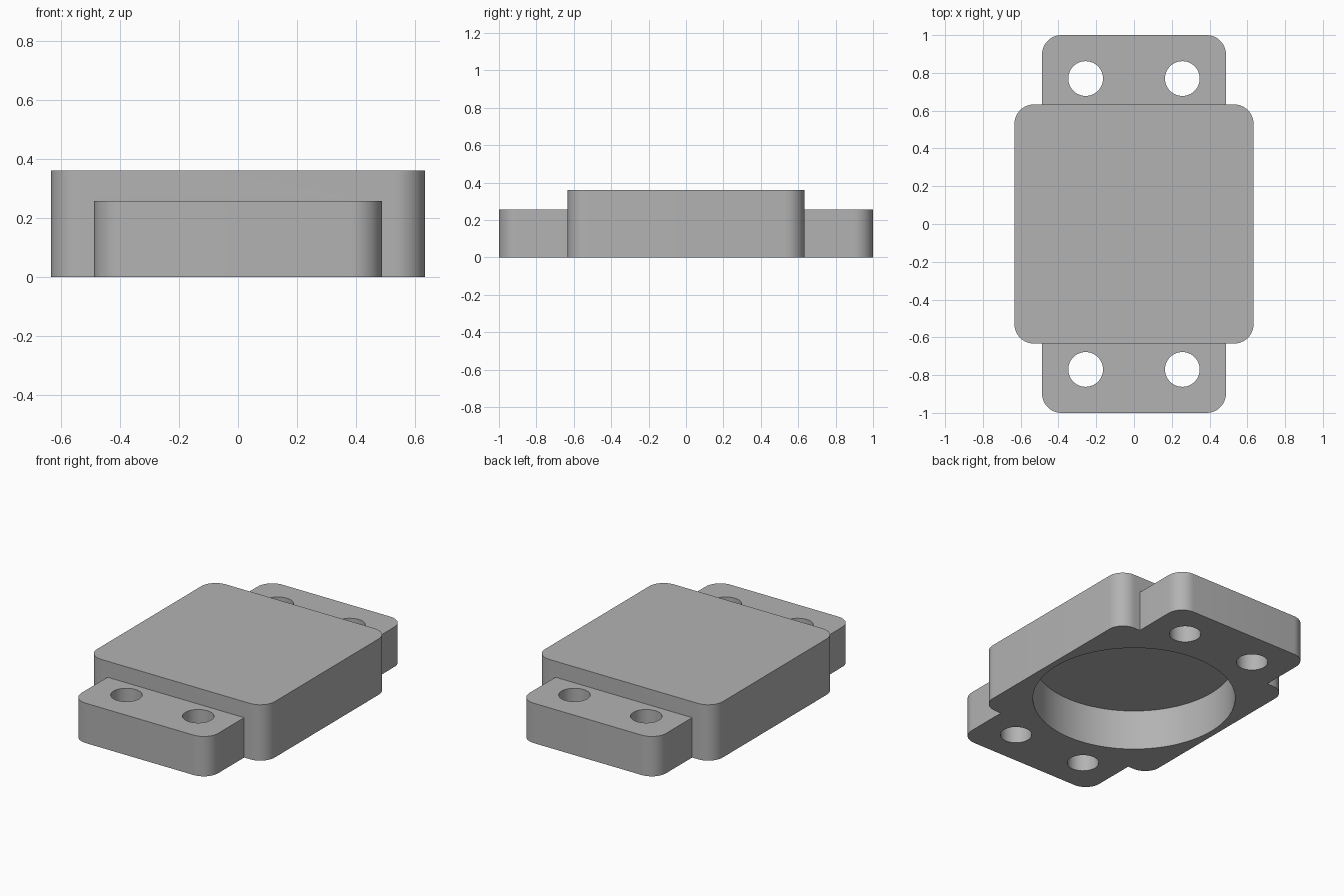
import bpy, bmesh, math

cube = bpy.data.objects.get("Cube")
if cube:
    bpy.data.objects.remove(cube, do_unlink=True)

grey = bpy.data.materials.new("plain grey")
grey.use_nodes = True
colour = (0.45, 0.45, 0.45, 1)
grey.diffuse_color = colour
grey.node_tree.nodes["Principled BSDF"].inputs["Base Color"].default_value = colour


def prism(name, outline, z0, z1):
    """Extrude a flat outline from z0 to z1."""
    bm = bmesh.new()
    face = bm.faces.new([bm.verts.new((x, y, z0)) for x, y in outline])
    top = bmesh.ops.extrude_face_region(bm, geom=[face])["geom"]
    verts = [v for v in top if isinstance(v, bmesh.types.BMVert)]
    bmesh.ops.translate(bm, verts=verts, vec=(0, 0, z1 - z0))
    bmesh.ops.recalc_face_normals(bm, faces=bm.faces)
    mesh = bpy.data.meshes.new(name)
    bm.to_mesh(mesh)
    bm.free()
    mesh.materials.append(grey)
    obj = bpy.data.objects.new(name, mesh)
    bpy.context.collection.objects.link(obj)
    return obj


def circle(cx, cy, r, n):
    return [(cx + r * math.cos(2 * math.pi * i / n),
             cy + r * math.sin(2 * math.pi * i / n)) for i in range(n)]


def rounded(hx, hy, r, steps=12):
    """Rectangle outline with rounded corners."""
    pts = []
    for k, (sx, sy) in enumerate([(1, 1), (-1, 1), (-1, -1), (1, -1)]):
        for i in range(steps + 1):
            a = math.pi / 2 * (k + i / steps)
            pts.append((sx * (hx - r) + r * math.cos(a),
                        sy * (hy - r) + r * math.sin(a)))
    return pts


def combine(target, tool, operation):
    """Apply a boolean and discard the tool."""
    tool.hide_render = True
    mod = target.modifiers.new(operation, 'BOOLEAN')
    mod.operation, mod.object, mod.solver = operation, tool, 'EXACT'
    bpy.context.view_layer.objects.active = target
    bpy.ops.object.modifier_apply(modifier=mod.name)
    bpy.data.objects.remove(tool, do_unlink=True)


HALF, HEIGHT, FLANGE = 0.633, 0.36, 0.257

# Raised square body joined with the lower plate forming both flanges
housing = prism("housing", rounded(HALF, HALF, 0.103), 0, HEIGHT)
combine(housing, prism("flange_plate", rounded(0.487, 1, 0.103), 0, FLANGE), 'UNION')

# Round blind recess in the underside
combine(housing, prism("recess_cutter", circle(0, 0, 0.592, 96), -0.1, FLANGE), 'DIFFERENCE')

# Four bolt holes through the flanges
for sx in (-1, 1):
    for sy in (-1, 1):
        hole = prism("hole_cutter", circle(sx * 0.256, sy * 0.77, 0.092, 48), -0.1, 0.5)
        combine(housing, hole, 'DIFFERENCE')

bpy.ops.object.select_all(action='DESELECT')
housing.select_set(True)
bpy.context.view_layer.objects.active = housing
bpy.ops.object.shade_smooth_by_angle(angle=math.radians(30))
